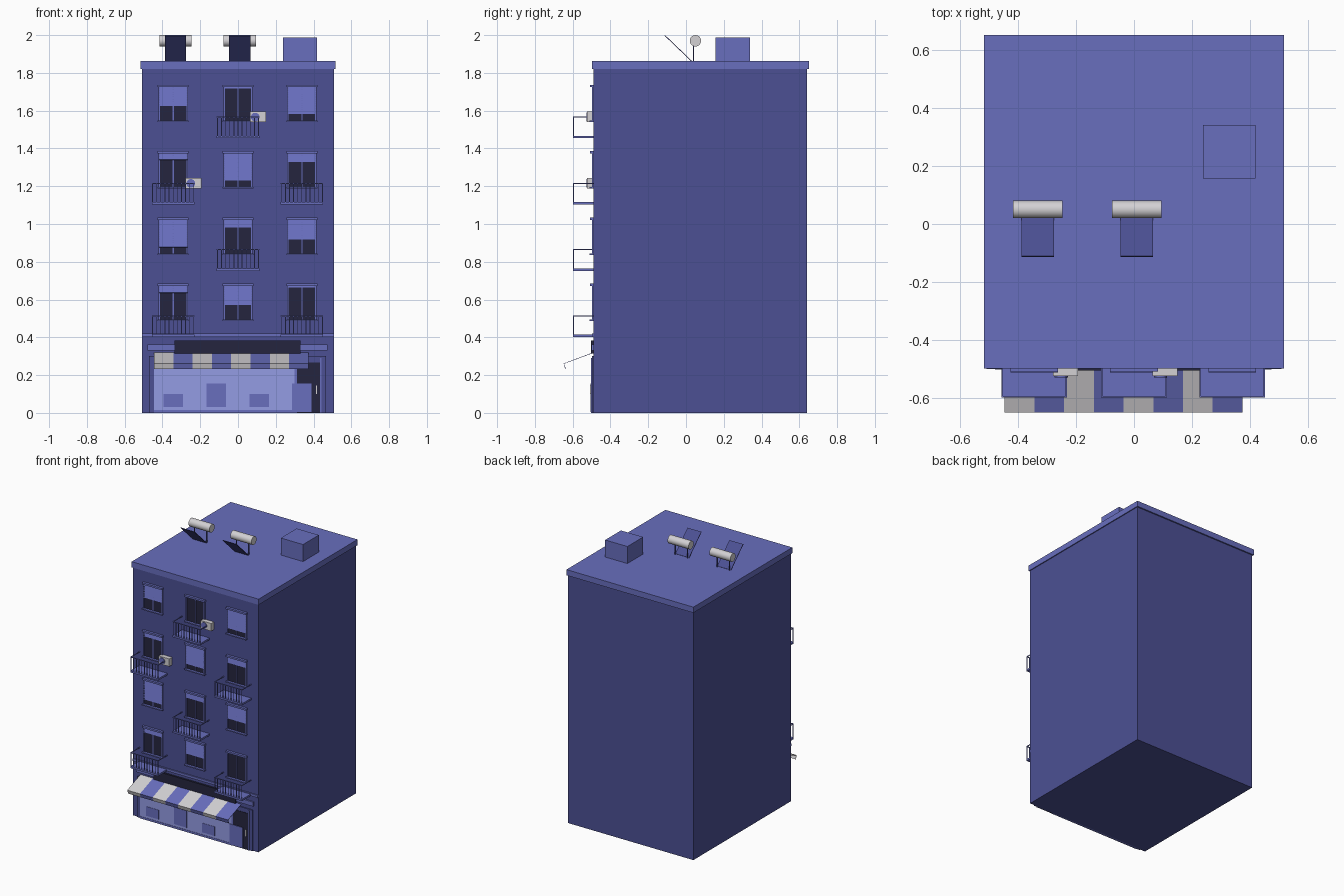
import bpy, bmesh, math
from mathutils import Matrix, Vector

cube = bpy.data.objects.get("Cube")
if cube:
    bpy.data.objects.remove(cube, do_unlink=True)


def material(name, *rgb):
    """Flat material from 8-bit display values, stored as linear."""
    col = [((c / 255 + 0.055) / 1.055) ** 2.4 for c in rgb] + [1]
    m = bpy.data.materials.new(name)
    m.use_nodes = True
    m.diffuse_color = col
    m.node_tree.nodes["Principled BSDF"].inputs["Base Color"].default_value = col
    return m


WALL = material("wall blue", 76, 80, 148)
TRIM = material("trim blue", 104, 110, 190)
DARK = material("dark glass", 37, 37, 62)
SHOP = material("shop glass", 148, 156, 228)
WHITE = material("off white", 211, 209, 212)

FRONT = -0.49   # y of the facade


def finish(name, bm, *mats):
    me = bpy.data.meshes.new(name)
    bm.to_mesh(me)
    bm.free()
    for m in mats:
        me.materials.append(m)
    ob = bpy.data.objects.new(name, me)
    bpy.context.collection.objects.link(ob)
    return ob


def boxes(name, mat, *specs):
    """One object made of boxes given as (x0, x1, y0, y1, z0, z1)."""
    bm = bmesh.new()
    for x0, x1, y0, y1, z0, z1 in specs:
        mid = Vector((x0 + x1, y0 + y1, z0 + z1)) / 2
        size = Matrix.Diagonal((x1 - x0, y1 - y0, z1 - z0, 1))
        bmesh.ops.create_cube(bm, size=1, matrix=Matrix.Translation(mid) @ size)
    return finish(name, bm, mat)


def plate(name, mat, x0, x1, z0, z1, out):
    """Box standing proud of the facade by the distance out."""
    return boxes(name, mat, (x0, x1, FRONT - out, FRONT + 0.005, z0, z1))


def cylinder(name, mat, centre, radius, depth, axis, sides=24):
    bm = bmesh.new()
    mtx = Matrix.Translation(centre) @ Matrix.Rotation(math.pi / 2, 4, axis)
    bmesh.ops.create_cone(bm, cap_ends=True, segments=sides, radius1=radius,
                          radius2=radius, depth=depth, matrix=mtx)
    ob = finish(name, bm, mat)
    bpy.context.view_layer.objects.active = ob
    ob.select_set(True)
    bpy.ops.object.shade_smooth_by_angle()
    ob.select_set(False)


def sheet(name, mats, profile, xs, thick):
    """Thin folded sheet: y-z profile swept over xs, colours alternating by strip."""
    bm = bmesh.new()
    rows = [[bm.verts.new((x, y, z)) for x in xs] for y, z in profile]
    for a, b in zip(rows, rows[1:]):
        for i in range(len(xs) - 1):
            f = bm.faces.new((a[i], b[i], b[i + 1], a[i + 1]))
            f.material_index = i % len(mats)
    ob = finish(name, bm, *mats)
    mod = ob.modifiers.new("thickness", "SOLIDIFY")
    mod.thickness, mod.offset = thick, 0


# Main block and roof
boxes("building_body", WALL, (-0.508, 0.508, FRONT, 0.64, 0, 1.82))
boxes("roof_slab", TRIM, (-0.515, 0.515, -0.497, 0.65, 1.82, 1.862))
boxes("roof_hut", TRIM, (0.238, 0.418, 0.157, 0.34, 1.86, 1.987))


# Roof solar heaters: tilted panel, tank and legs
for side, x in (("right", -0.331), ("middle", 0.009)):
    sheet(side + "_solar_panel", [WALL], [(0.03, 1.862), (-0.112, 1.998)],
          [x - 0.056, x + 0.056], 0.004)
    cylinder(side + "_water_tank", WHITE, (x, 0.05, 1.97), 0.03, 0.17, "Y")
    boxes(side + "_tank_legs", WALL,
          *[(x + s - 0.003, x + s + 0.003, 0.037, 0.043, 1.86, 1.95)
            for s in (-0.05, 0.05)])


def window(name, x, sill, shutter):
    """Framed two-pane window with the roller shutter down to the given drop."""
    top = sill + 0.183
    w = 0.075
    plate(name + "_glass", DARK, x - w, x + w, sill, top, 0.002)
    plate(name + "_head", TRIM, x - 0.082, x + 0.082, top, top + 0.013, 0.018)
    plate(name + "_sill", TRIM, x - 0.082, x + 0.082, sill - 0.002, sill + 0.006, 0.02)
    y0, y1 = FRONT - 0.008, FRONT
    boxes(name + "_frame", TRIM,
          (x - w - 0.003, x - w + 0.005, y0, y1, sill, top),
          (x + w - 0.005, x + w + 0.003, y0, y1, sill, top),
          (x - 0.003, x + 0.003, y0 + 0.002, y1, sill, top))
    # Overlapping slats
    n = max(1, round(shutter / 0.012))
    step = shutter / n
    profile = [(FRONT - 0.005, top)]
    for i in range(n):
        z = top - step * (i + 1)
        profile += [(FRONT - 0.0085, z), (FRONT - 0.005, z)]
    sheet(name + "_shutter", [TRIM], profile[:-1], [x - w, x + w], 0.001)


def balcony(name, x, sill):
    """Floor slab with a railing on three sides and bars along the front."""
    w, y = 0.113, -0.597
    floor, rail = sill - 0.087, sill + 0.028
    boxes(name + "_floor", TRIM, (x - w, x + w, y, FRONT, floor, floor + 0.013))
    t = 0.005
    parts = [(x - w, x + w, y, y + t, rail - t, rail)]
    parts += [(x + s - t / 2, x + s + t / 2, y, FRONT, rail - t, rail)
              for s in (-w + t / 2, w - t / 2)]
    bars = 11
    for i in range(bars):
        bx = x - w + 0.004 + i * (2 * w - 0.008) / (bars - 1)
        parts.append((bx - 0.002, bx + 0.002, y, y + 0.004, floor, rail))
    boxes(name + "_railing", TRIM, *parts)


def air_conditioner(name, x, z):
    boxes(name + "_case", WHITE, (x, x + 0.086, -0.523, FRONT, z, z + 0.056))
    cylinder(name + "_fan", TRIM, (x + 0.028, -0.524, z + 0.027), 0.023, 0.006, "X")


# Upper floors, from the lowest up: shutter drop in each column
columns = (("right", -0.343), ("middle", 0), ("left", 0.338))
drops = ((0.035, 0.1, 0.007), (0.145, 0.04, 0.103),
         (0.033, 0.143, 0.045), (0.1, 0.006, 0.142))
for floor, row in enumerate(drops):
    sill = 0.488 + 0.351 * floor
    for col, (side, x) in enumerate(columns):
        name = f"{side}_window_{floor + 1}"
        window(name, x, sill, row[col])
        # Balconies alternate between outer and middle columns
        if (floor + col) % 2 == 0:
            balcony(f"{side}_balcony_{floor + 1}", x, sill)

air_conditioner("upper_air_conditioner", 0.063, 1.539)
air_conditioner("lower_air_conditioner", -0.278, 1.188)

# Shopfront
plate("floor_band", TRIM, -0.508, 0.508, 0.402, 0.42, 0.008)
plate("shop_cornice", TRIM, -0.478, 0.473, 0.33, 0.362, 0.01)
plate("shop_sign", DARK, -0.335, 0.332, 0.315, 0.382, 0.014)
plate("shop_surround", WALL, -0.47, 0.465, 0, 0.3, 0.008)
plate("shop_window", SHOP, -0.445, 0.312, 0.015, 0.29, 0.011)
plate("shop_plinth", TRIM, -0.445, 0.312, 0, 0.015, 0.013)
plate("shop_mullion", TRIM, 0.3, 0.312, 0.015, 0.29, 0.013)
plate("shop_door", DARK, 0.312, 0.435, 0, 0.268, 0.011)
plate("door_handle", WHITE, 0.413, 0.419, 0.1, 0.145, 0.018)
plate("door_jamb", TRIM, 0.435, 0.442, 0, 0.29, 0.013)
displays = ((-0.395, 0.1), (-0.167, 0.155), (0.06, 0.1))
for i, (x, top) in enumerate(displays):
    plate(f"window_display_{i + 1}", TRIM, x, x + 0.103, 0.032, top, 0.013)
plate("door_panel", TRIM, 0.285, 0.39, 0.005, 0.155, 0.015)

# Striped awning with a short valance
stripes = 8
sheet("awning", [WHITE, TRIM], [(-0.495, 0.317), (-0.647, 0.261), (-0.638, 0.234)],
      [-0.445 + 0.818 * i / stripes for i in range(stripes + 1)], 0.003)
